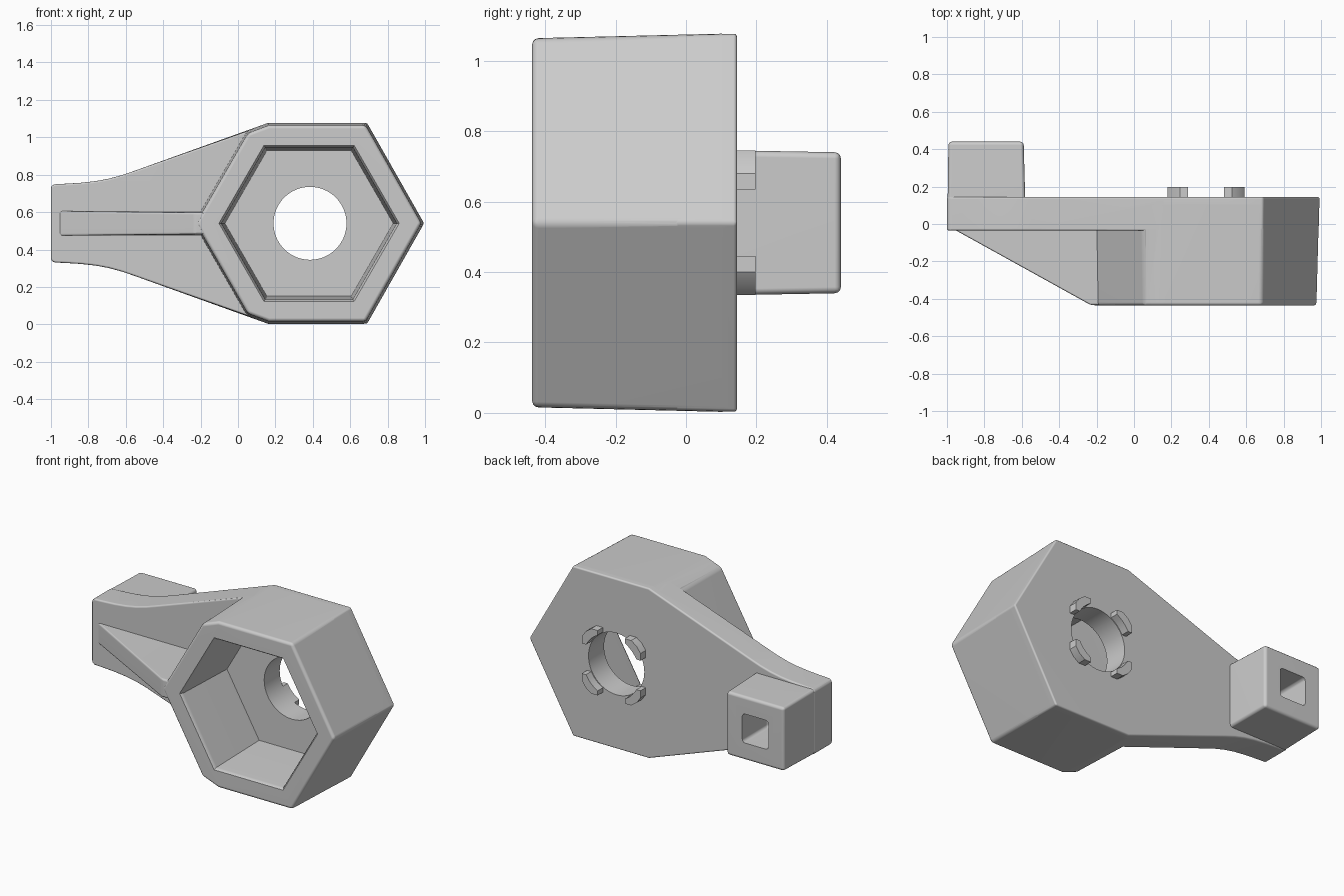
import bpy, bmesh, math

if "Cube" in bpy.data.objects:
    bpy.data.objects.remove(bpy.data.objects["Cube"])

CX, CZ = 0.38, 0.54            # centre of the hexagonal socket
grey = bpy.data.materials.new("plain_grey")
grey.diffuse_color = (0.6, 0.6, 0.6, 1)
grey.use_nodes = True
grey.node_tree.nodes["Principled BSDF"].inputs["Base Color"].default_value = grey.diffuse_color


def loft(name, sections, bevel=0.0, segments=3):
    """Skin matching (x, z) outlines placed at successive y positions."""
    bm = bmesh.new()
    rings = [[bm.verts.new((x, y, z)) for x, z in pts] for y, pts in sections]
    for a, b in zip(rings, rings[1:]):
        for i in range(len(a)):
            j = (i + 1) % len(a)
            bm.faces.new((a[i], a[j], b[j], b[i]))
    bm.faces.new(rings[0])
    bm.faces.new(rings[-1])
    bmesh.ops.recalc_face_normals(bm, faces=bm.faces)
    me = bpy.data.meshes.new(name)
    bm.to_mesh(me)
    bm.free()
    me.materials.append(grey)
    ob = bpy.data.objects.new(name, me)
    bpy.context.collection.objects.link(ob)
    if bevel:
        m = ob.modifiers.new("round", 'BEVEL')
        m.width, m.segments = bevel, segments
        m.limit_method, m.angle_limit = 'ANGLE', math.radians(25)
        apply(ob, m)
    return ob


def apply(ob, mod):
    bpy.context.view_layer.objects.active = ob
    bpy.ops.object.modifier_apply(modifier=mod.name)


def boolean(ob, other, op):
    m = ob.modifiers.new("bool", 'BOOLEAN')
    m.operation, m.object, m.solver = op, other, 'EXACT'
    apply(ob, m)
    bpy.data.objects.remove(other)


def ngon(r, n=6, cx=CX):
    return [(cx + r * math.cos(2 * math.pi * i / n),
             CZ + r * math.sin(2 * math.pi * i / n)) for i in range(n)]


def rect(x0, x1, h):
    return [(x0, CZ - h), (x1, CZ - h), (x1, CZ + h), (x0, CZ + h)]


def mirrored(upper):
    """Close an upper outline with its reflection below the centre line."""
    return ([(x, CZ + h) for x, h in upper] +
            [(x, CZ - h) for x, h in reversed(upper) if h > 0])


def draft(y):                  # the socket walls taper towards the front
    return 1 - 0.026 * (0.145 - y) / 0.58


def housing_outline(y, grow=0.0):
    k = draft(y)
    up = [(0.16, 0.537), (0.045, 0.494), (-0.24, 0.0)]
    pts = [(0.615, 0.0), (0.31, 0.537)] + [(x - CX, h) for x, h in up]
    return mirrored([(CX + x * (k + grow), h * (k + grow)) for x, h in pts])


def plate_outline(y):
    k = draft(y)
    arm = [(-0.55, 0.282), (-0.62, 0.258), (-0.69, 0.239), (-0.76, 0.226),
           (-0.84, 0.217), (-0.92, 0.212), (-0.985, 0.209), (-1.0, 0.195)]
    return mirrored([(CX + 0.615 * k, 0.0), (CX + 0.31 * k, 0.537 * k),
                     (0.16, 0.537 * k)] + arm)


# Back plate with flared arm
body = loft("body", [(y, plate_outline(y)) for y in (-0.035, 0.145)], 0.015)
# Hexagonal housing
housing = loft("housing", [(y, housing_outline(y, 0.002)) for y in (-0.437, 0.12)], 0.018)
# Sloping rib along the arm
rib = loft("rib", [(-0.434, rect(-0.23, -0.1, 0.058)),
                   (-0.03, rect(-0.96, -0.1, 0.066)),
                   (0.02, rect(-0.96, -0.1, 0.066))], 0.012)
# Square boss at the arm's end
boss = loft("boss", [(0.0, rect(-0.998, -0.578, 0.208)),
                     (0.44, rect(-0.992, -0.59, 0.2))], 0.018)
for part in (housing, rib, boss):
    boolean(body, part, 'UNION')

# Hexagonal cavity, round opening and square socket
boolean(body, loft("cavity", [(-0.46, ngon(0.505)), (-0.437, ngon(0.482)),
                              (-0.42, ngon(0.468)), (-0.01, ngon(0.45))]), 'DIFFERENCE')
boolean(body, loft("opening", [(-0.1, ngon(0.195, 64, 0.385)),
                               (0.3, ngon(0.195, 64, 0.385))]), 'DIFFERENCE')
boolean(body, loft("socket", [(0.19, rect(-0.88, -0.705, 0.0875)),
                              (0.5, rect(-0.885, -0.70, 0.0925))], 0.02), 'DIFFERENCE')
body.name = "socket_bracket"

# Four locating lugs around the opening
inner = [(0.2 * math.cos(math.radians(a)), 0.2 * math.sin(math.radians(a)))
         for a in (61.6, 53, 45, 37, 28.4)]
lug = inner + [(0.205, 0.095), (0.205, 0.14), (0.178, 0.178), (0.14, 0.205), (0.095, 0.205)]
lugs = []
for sx in (-1, 1):
    for sz in (-1, 1):
        pts = [(0.385 + sx * x, CZ + sz * z) for x, z in lug]
        lugs.append(loft("lug", [(0.135, pts), (0.197, pts)]))

# Smooth shading with crisp edges
for ob in [body] + lugs:
    bpy.ops.object.select_all(action='DESELECT')
    ob.select_set(True)
    bpy.context.view_layer.objects.active = ob
    bpy.ops.object.shade_smooth_by_angle(angle=math.radians(35))
m = body.modifiers.new("even_normals", 'WEIGHTED_NORMAL')
m.keep_sharp = True
